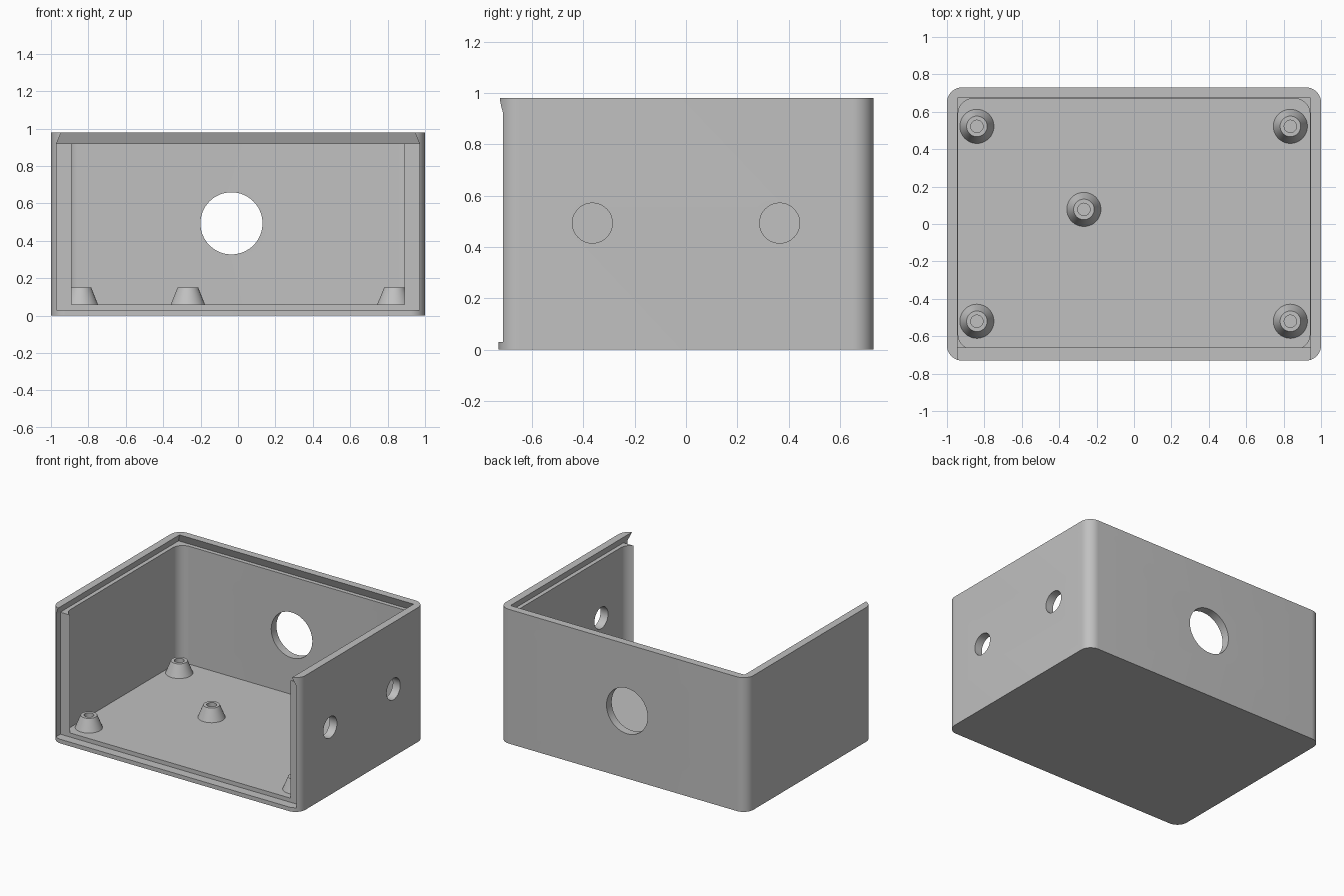
import bpy, bmesh
from math import cos, sin, pi, radians
from mathutils import Matrix, Vector

if "Cube" in bpy.data.objects:
    bpy.data.objects.remove(bpy.data.objects["Cube"], do_unlink=True)

HALF_X, HALF_Y, HEIGHT = 1.0, 0.73, 0.98
WALL, RADIUS = 0.06, 0.08

grey = bpy.data.materials.new("plain grey")
grey.use_nodes = True
grey.diffuse_color = (0.53, 0.53, 0.53, 1)
grey.node_tree.nodes["Principled BSDF"].inputs["Base Color"].default_value = (0.53, 0.53, 0.53, 1)


def make_object(name, bm):
    bmesh.ops.recalc_face_normals(bm, faces=bm.faces)
    mesh = bpy.data.meshes.new(name)
    bm.to_mesh(mesh)
    bm.free()
    mesh.materials.append(grey)
    obj = bpy.data.objects.new(name, mesh)
    bpy.context.collection.objects.link(obj)
    return obj


def loft(name, low, z0, high, z1):
    """Solid between two matching outlines."""
    bm = bmesh.new()
    a = [bm.verts.new((x, y, z0)) for x, y in low]
    b = [bm.verts.new((x, y, z1)) for x, y in high]
    bm.faces.new(a)
    bm.faces.new(b)
    for i in range(len(a)):
        j = (i + 1) % len(a)
        bm.faces.new((a[i], a[j], b[j], b[i]))
    return make_object(name, bm)


def rounded(hx, hy, r, steps=12):
    points = []
    for k, (sx, sy) in enumerate(((1, 1), (-1, 1), (-1, -1), (1, -1))):
        for i in range(steps + 1):
            t = (k + i / steps) * pi / 2
            points.append((sx * (hx - r) + r * cos(t), sy * (hy - r) + r * sin(t)))
    return points


def rect(hx, y0, y1):
    return [(-hx, y0), (hx, y0), (hx, y1), (-hx, y1)]


def drill(name, location, radius, axis):
    bm = bmesh.new()
    turn = Matrix.Rotation(pi / 2, 4, axis)
    bmesh.ops.create_cone(bm, cap_ends=True, segments=64, radius1=radius, radius2=radius,
                          depth=0.4, matrix=Matrix.Translation(location) @ turn)
    return make_object(name, bm)


def cut(target, cutter):
    mod = target.modifiers.new("cut", 'BOOLEAN')
    mod.operation = 'DIFFERENCE'
    mod.solver = 'EXACT'
    mod.object = cutter
    bpy.context.view_layer.objects.active = target
    bpy.ops.object.modifier_apply(modifier=mod.name)
    bpy.data.objects.remove(cutter, do_unlink=True)


def smooth(obj):
    bpy.ops.object.select_all(action='DESELECT')
    obj.select_set(True)
    bpy.context.view_layer.objects.active = obj
    bpy.ops.object.shade_smooth_by_angle(angle=radians(30))


# Box shell with a rounded cavity
outer = rounded(HALF_X, HALF_Y, RADIUS)
box = loft("box_shell", outer, 0, outer, HEIGHT)
inner = rounded(HALF_X - WALL, HALF_Y - WALL, RADIUS)
cut(box, loft("cavity_cutter", inner, WALL, inner, 0.95))

# Dovetail slot for a sliding lid, open to the front
cut(box, loft("lid_cutter", rect(0.97, -1, 0.70), 0.92, rect(0.92, -1, 0.65), 1.04))

# Recess for the front panel
panel = rect(0.97, -1, -0.664)
cut(box, loft("panel_cutter", panel, 0.03, panel, 0.922))

# Large hole in the back, two small holes in the +x side
cut(box, drill("back_hole_cutter", Vector((-0.035, HALF_Y, 0.493)), 0.166, 'X'))
for y in (-0.365, 0.365):
    cut(box, drill("side_hole_cutter", Vector((HALF_X, y, 0.493)), 0.078, 'Y'))
smooth(box)

# Tapered mounting posts with blind screw holes
profile = [(0.092, 0.058), (0.055, 0.15), (0.033, 0.15), (0.033, 0.062), (0, 0.062)]
positions = [(x, y) for x in (-0.84, 0.836) for y in (-0.52, 0.522)] + [(-0.268, 0.078)]
names = ["front_right_post", "back_right_post", "front_left_post", "back_left_post", "middle_post"]
for name, (x, y) in zip(names, positions):
    bm = bmesh.new()
    verts = [bm.verts.new((r, 0, z)) for r, z in profile]
    edges = [bm.edges.new(pair) for pair in zip(verts, verts[1:])]
    bmesh.ops.spin(bm, geom=verts + edges, cent=(0, 0, 0), axis=(0, 0, 1),
                   angle=2 * pi, steps=48)
    bmesh.ops.remove_doubles(bm, verts=bm.verts, dist=0.0001)
    post = make_object(name, bm)
    # Open-bottom lathe: make sure the tapered side faces outward
    side = max(post.data.polygons, key=lambda p: p.center.xy.length)
    if side.normal.xy.dot(side.center.xy) < 0:
        post.data.flip_normals()
    post.location = (x, y, 0)
    smooth(post)
